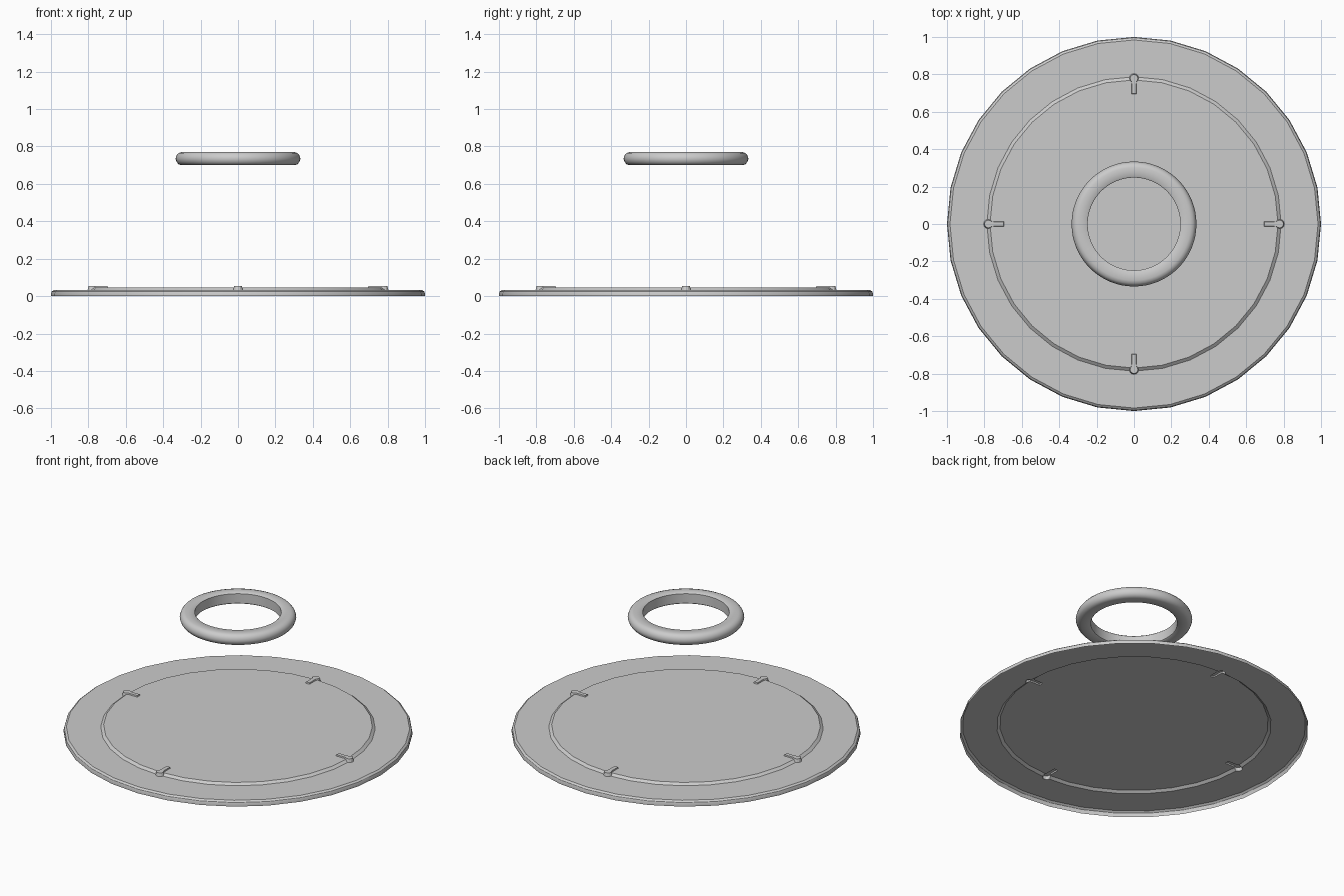
import bpy, bmesh
from math import cos, sin, pi, radians

if "Cube" in bpy.data.objects:
    bpy.data.objects.remove(bpy.data.objects["Cube"], do_unlink=True)

grey = bpy.data.materials.new("light grey")
grey.use_nodes = True
tone = (0.6, 0.6, 0.6, 1)
grey.diffuse_color = tone
for node in grey.node_tree.nodes:
    if node.type == "BSDF_PRINCIPLED":
        node.inputs["Base Color"].default_value = tone


def finish(bm, name):
    bmesh.ops.recalc_face_normals(bm, faces=bm.faces)
    mesh = bpy.data.meshes.new(name)
    bm.to_mesh(mesh)
    bm.free()
    mesh.materials.append(grey)
    obj = bpy.data.objects.new(name, mesh)
    bpy.context.collection.objects.link(obj)
    return obj


def bridge(bm, a, b):
    for i in range(len(a)):
        j = (i + 1) % len(a)
        bm.faces.new((a[i], a[j], b[j], b[i]))


def lathe(name, profile, count, loop):
    """Turn (radius, height) points about z; close as a loop or cap the ends."""
    bm = bmesh.new()
    rings = [[bm.verts.new((r * cos(2 * pi * i / count), r * sin(2 * pi * i / count), z))
              for i in range(count)] for r, z in profile]
    for a, b in zip(rings, rings[1:]):
        bridge(bm, a, b)
    if loop:
        bridge(bm, rings[-1], rings[0])
    else:
        bm.faces.new(rings[0])
        bm.faces.new(rings[-1])
    return finish(bm, name)


def smooth(obj, angle):
    bpy.ops.object.select_all(action="DESELECT")
    obj.select_set(True)
    bpy.context.view_layer.objects.active = obj
    bpy.ops.object.shade_smooth_by_angle(angle=radians(angle))


def keyhole(radius, half_width, tip):
    """Plan outline of a clip: round head outside, narrow bar pointing inward."""
    head = [(0.778 + radius * cos(a), radius * sin(a))
            for a in (radians(-140 + 28 * i) for i in range(11))]
    return head + [(0.75, half_width), (tip, half_width),
                   (tip, -half_width), (0.75, -half_width)]


# Stepped base plate with a bevelled rim
plate = lathe("base_plate", [(1, 0), (1, 0.012), (0.996, 0.024), (0.984, 0.033),
                             (0.787, 0.033), (0.77, 0.046)], 32, False)

# Four clips around the step
bm = bmesh.new()
for quarter in range(4):
    c, s = cos(quarter * pi / 2), sin(quarter * pi / 2)
    layers = []
    for z, outline in ((0.025, keyhole(0.028, 0.018, 0.69)),
                       (0.054, keyhole(0.021, 0.012, 0.697))):
        layers.append([bm.verts.new((x * c - y * s, x * s + y * c, z)) for x, y in outline])
    bridge(bm, *layers)
    for layer in layers:
        bm.faces.new(layer)
clips = finish(bm, "clips")
clips.hide_render = True

# Merge the clips into the plate, then open the underside to leave a pressed shell
union = plate.modifiers.new("clips", "BOOLEAN")
union.operation = "UNION"
union.solver = "EXACT"
union.object = clips
bpy.context.view_layer.objects.active = plate
bpy.ops.object.modifier_apply(modifier=union.name)
bpy.data.objects.remove(clips, do_unlink=True)
bm = bmesh.new()
bm.from_mesh(plate.data)
under = [f for f in bm.faces if all(v.co.z < 0.001 for v in f.verts)]
bmesh.ops.delete(bm, geom=under, context="FACES")
bm.to_mesh(plate.data)
bm.free()
smooth(plate, 25)

# Floating ring: straight inner wall, rounded outer side
half = [(0.248, 0.03), (0.254, 0.035), (0.302, 0.035), (0.318, 0.03), (0.328, 0.018)]
section = [(r, 0.735 + h) for r, h in half] + [(0.334, 0.735)]
section += [(r, 0.735 - h) for r, h in reversed(half)]
ring = lathe("floating_ring", section, 64, True)
smooth(ring, 40)
